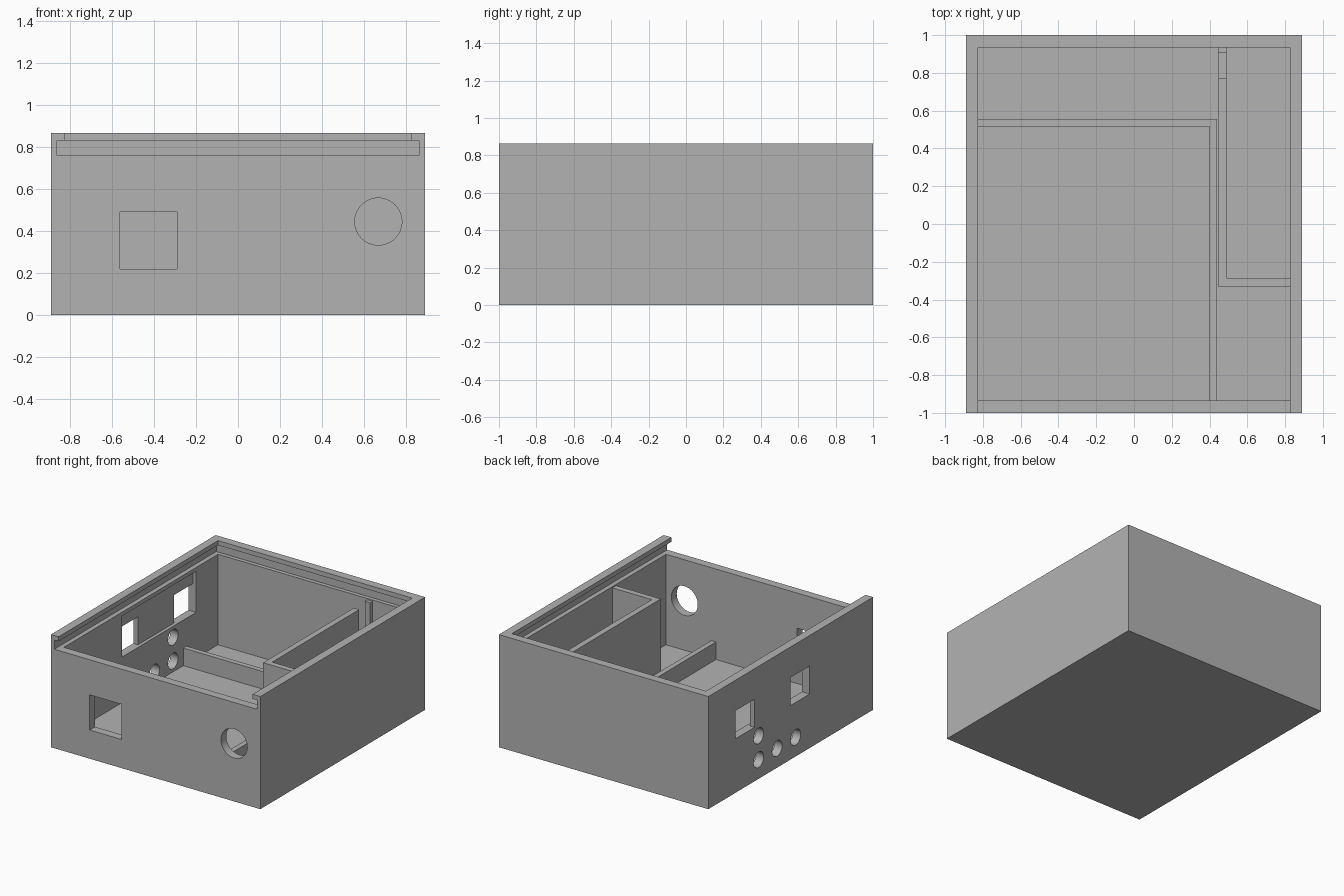
import bpy, bmesh, math
from mathutils import Matrix

cube = bpy.data.objects.get("Cube")
if cube:
    bpy.data.objects.remove(cube, do_unlink=True)

grey = bpy.data.materials.new("plain grey")
grey.use_nodes = True
COLOUR = (0.45, 0.45, 0.45, 1)
grey.diffuse_color = COLOUR
grey.node_tree.nodes["Principled BSDF"].inputs["Base Color"].default_value = COLOUR


def finish(name, bm):
    bmesh.ops.recalc_face_normals(bm, faces=bm.faces)
    mesh = bpy.data.meshes.new(name)
    bm.to_mesh(mesh)
    bm.free()
    mesh.materials.append(grey)
    obj = bpy.data.objects.new(name, mesh)
    bpy.context.collection.objects.link(obj)
    return obj


def prism(name, outline, z0, z1):
    """Extrude a plan outline from z0 to z1."""
    bm = bmesh.new()
    face = bm.faces.new([bm.verts.new((x, y, z0)) for x, y in outline])
    top = bmesh.ops.extrude_face_region(bm, geom=[face])["geom"]
    verts = [v for v in top if isinstance(v, bmesh.types.BMVert)]
    bmesh.ops.translate(bm, vec=(0, 0, z1 - z0), verts=verts)
    return finish(name, bm)


def box(name, x0, x1, y0, y1, z0, z1):
    return prism(name, [(x0, y0), (x1, y0), (x1, y1), (x0, y1)], z0, z1)


def rod(name, centre, radius, axis):
    """Short cylinder along X or Y, for drilling a wall."""
    bm = bmesh.new()
    turn = Matrix.Rotation(math.pi / 2, 4, "Y" if axis == "X" else "X")
    bmesh.ops.create_cone(bm, cap_ends=True, segments=48, radius1=radius, radius2=radius,
                          depth=0.3, matrix=Matrix.Translation(centre) @ turn)
    return finish(name, bm)


def cut(target, cutter):
    mod = target.modifiers.new("cut", "BOOLEAN")
    mod.operation = "DIFFERENCE"
    mod.solver = "EXACT"
    mod.object = cutter
    cutter.hide_render = True
    bpy.context.view_layer.objects.active = target
    bpy.ops.object.modifier_apply(modifier=mod.name)
    bpy.data.objects.remove(cutter, do_unlink=True)


W, H = 0.89, 0.865       # half width, height
IN_X, IN_Y = 0.825, 0.935  # inner wall faces
FLOOR = 0.065

# Open case with a lid slot that runs out through the front
case = box("case", -W, W, -1, 1, 0, H)
cut(case, box("cavity", -IN_X, IN_X, -IN_Y, IN_Y, FLOOR, 0.8))
cut(case, box("lid_slot", -0.86, 0.86, -1.1, 0.965, 0.76, 0.83))
cut(case, box("lid_opening", -IN_X, IN_X, -1.1, IN_Y, 0.8, 1))

# Front wall openings
cut(case, box("front_window", -0.56, -0.29, -1.1, -0.9, 0.22, 0.49))
cut(case, rod("front_hole", (0.667, -1, 0.445), 0.112, "Y"))

# Side wall: inner recess, two windows and four round holes
cut(case, box("side_recess", -0.85, -0.8, -0.23, 0.67, 0.415, 0.73))
for y0 in (-0.23, 0.44):
    cut(case, box("side_window", -1, -0.8, y0, y0 + 0.23, 0.415, 0.63))
for y, z in ((0.39, 0.33), (0.39, 0.148), (0.165, 0.148), (-0.06, 0.148)):
    cut(case, rod("side_hole", (-W, y, z), 0.06, "X"))

# Low L-shaped divider around the large bay
prism("low_divider", [(-0.85, 0.515), (0.4, 0.515), (0.4, -0.96), (0.44, -0.96),
                      (0.44, 0.555), (-0.85, 0.555)], 0.03, 0.2)

# Tall L-shaped divider around the narrow bay, notched near the back
tall = prism("tall_divider", [(0.445, -0.33), (0.85, -0.33), (0.85, -0.285),
                              (0.49, -0.285), (0.49, 0.96), (0.445, 0.96)], 0.03, 0.75)
cut(tall, box("cable_notch", 0.4, 0.55, 0.77, 0.905, 0.4, 1))

# Smooth the drilled holes, keep the edges crisp
bpy.ops.object.select_all(action="DESELECT")
case.select_set(True)
bpy.context.view_layer.objects.active = case
bpy.ops.object.shade_smooth_by_angle(angle=math.radians(30))
